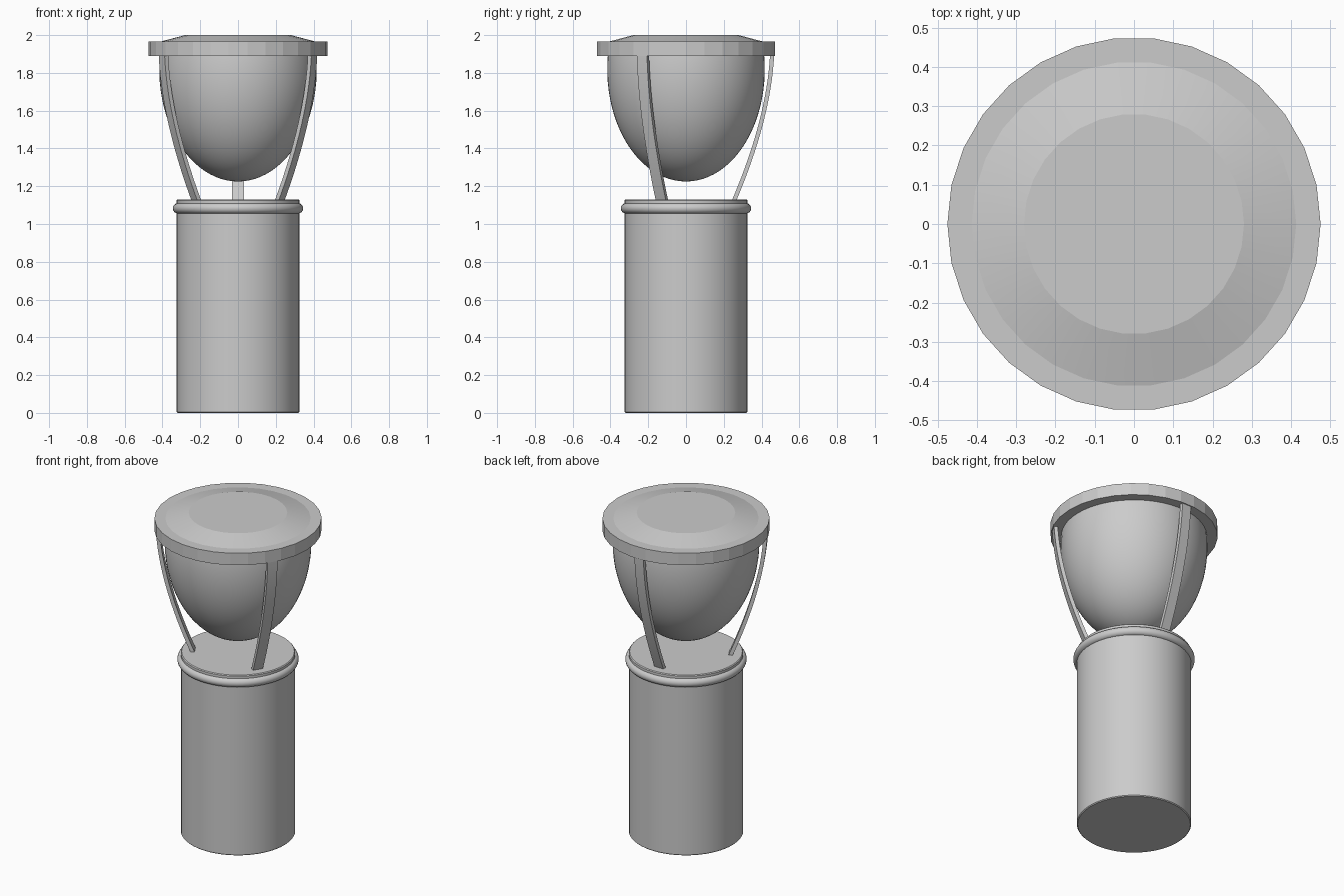
import bpy, math
from mathutils import Matrix, Vector

if "Cube" in bpy.data.objects:
    bpy.data.objects.remove(bpy.data.objects["Cube"])


def finish(name, verts, faces, angle=35):
    me = bpy.data.meshes.new(name)
    me.from_pydata(verts, [], faces)
    me.update()
    ob = bpy.data.objects.new(name, me)
    bpy.context.collection.objects.link(ob)
    bpy.ops.object.select_all(action='DESELECT')
    ob.select_set(True)
    bpy.context.view_layer.objects.active = ob
    bpy.ops.object.shade_smooth_by_angle(angle=math.radians(angle))
    return ob


def lathe(name, profile, sides):
    """Revolve (radius, z) points, listed bottom to top, and cap both ends."""
    verts = [(r * math.cos(math.tau * i / sides), r * math.sin(math.tau * i / sides), z)
             for r, z in profile for i in range(sides)]
    faces = [(k * sides + i, k * sides + (i + 1) % sides,
              (k + 1) * sides + (i + 1) % sides, (k + 1) * sides + i)
             for k in range(len(profile) - 1) for i in range(sides)]
    last = (len(profile) - 1) * sides
    faces += [tuple(reversed(range(sides))), tuple(range(last, last + sides))]
    return finish(name, verts, faces)


# Pedestal with slightly softened edges
lathe("pedestal", [(0.32, 0), (0.325, 0.005), (0.325, 1.125), (0.32, 1.13)], 64)

# Rounded collar near the top of the pedestal
bpy.ops.mesh.primitive_torus_add(major_radius=0.317, minor_radius=0.028, major_segments=64,
                                 minor_segments=16, location=(0, 0, 1.083))
bpy.context.object.name = "collar"
bpy.ops.object.shade_smooth()

# Egg-shaped bowl, running up into the lid
bowl = []
for k in range(25):
    t = math.radians(-89.5 + k * 99.5 / 24)
    bowl.append((0.417 * math.cos(t), 1.82 + 0.595 * math.sin(t)))
lathe("bowl", bowl, 64)

# Thirty-sided lid with a raised centre
lathe("lid", [(0.40, 1.89), (0.475, 1.89), (0.475, 1.965), (0.413, 1.965), (0.28, 2.0)], 30).data.shade_flat()
bpy.ops.object.shade_smooth_by_angle(angle=math.radians(9))

# Three curved support straps: a quadratic arc swept with a flat section
p0, p1, p2 = Vector((0.255, 1.125)), Vector((0.44, 1.56)), Vector((0.456, 1.90))
steps, half_w, half_t = 16, 0.031, 0.011
verts, faces = [], []
for k in range(steps + 1):
    t = k / steps
    p = p0 * (1 - t) ** 2 + p1 * 2 * t * (1 - t) + p2 * t * t
    d = ((p1 - p0) * (1 - t) + (p2 - p1) * t).normalized()
    n = Vector((d.y, -d.x)) * half_t
    for s, w in ((-1, -1), (1, -1), (1, 1), (-1, 1)):
        q = p + n * s
        verts.append(Vector((q.x, half_w * w, q.y)))
for k in range(steps):
    for i in range(4):
        j = (i + 1) % 4
        faces.append((4 * k + i, 4 * k + j, 4 * k + 4 + j, 4 * k + 4 + i))
faces += [(3, 2, 1, 0), tuple(4 * steps + i for i in range(4))]
for label, deg in (("back", 90), ("front_left", 210), ("front_right", 330)):
    rot = Matrix.Rotation(math.radians(deg), 3, 'Z')
    finish("strap_" + label, [rot @ v for v in verts], faces)
